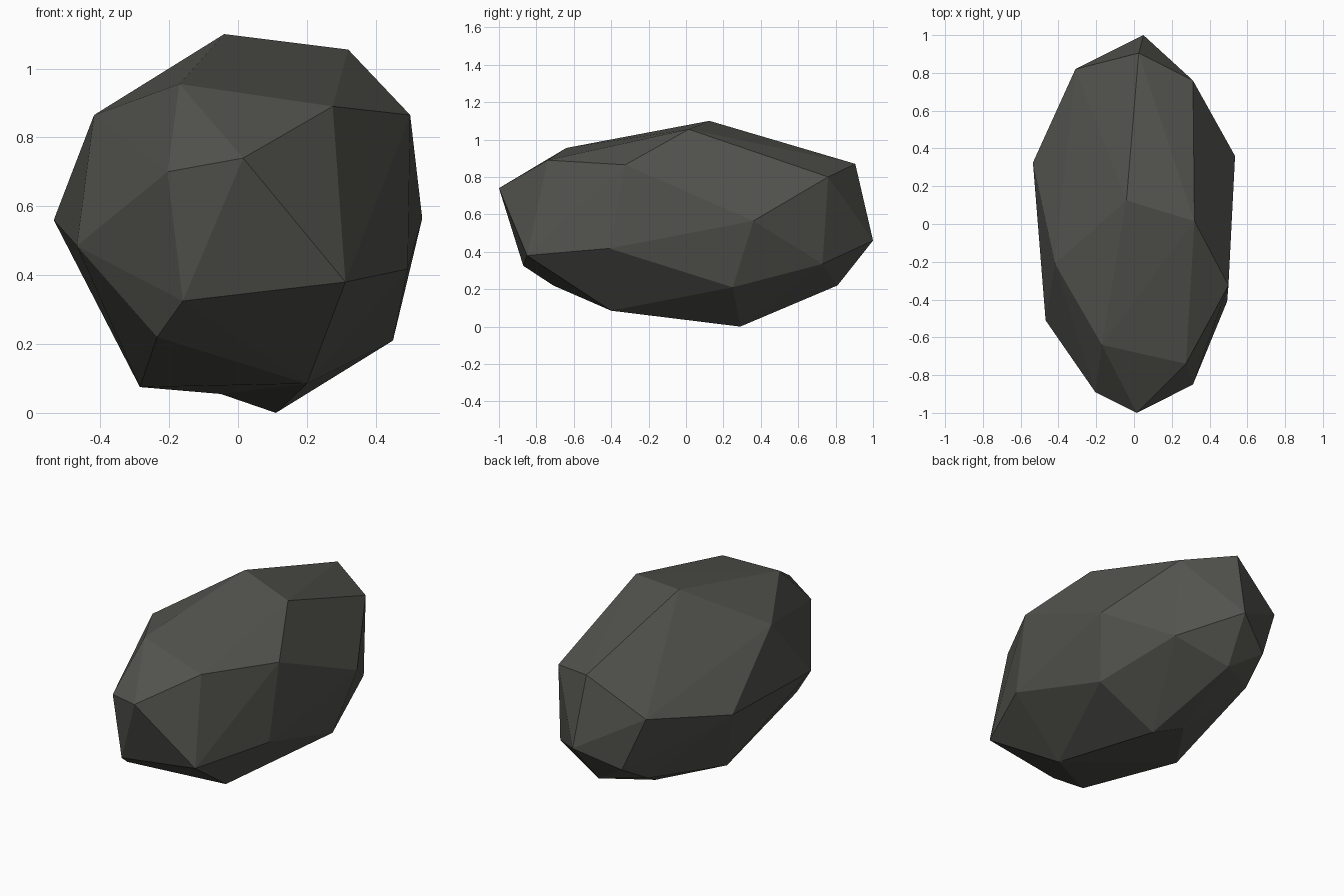
import bpy, bmesh

if "Cube" in bpy.data.objects:
    bpy.data.objects.remove(bpy.data.objects["Cube"])

# Corner points of the faceted boulder, grouped by region
top = [(-.04, .125, 1.10), (.32, .015, 1.055), (.50, -.325, .865), (.275, -.74, .89),
       (-.17, -.64, .955), (-.418, -.21, .865), (.025, .905, .87), (.312, .76, .80)]
middle = [(.535, .36, .565), (.493, -.41, .418), (.312, -.85, .38), (.015, -1, .74),
          (-.205, -.89, .70), (-.468, -.51, .485), (-.535, .325, .56),
          (-.31, .82, .66), (.05, 1, .46), (.32, .73, .335), (-.185, .87, .345)]
bottom = [(.11, .29, 0), (-.285, .02, .075), (.20, -.40, .085), (-.05, .36, .055),
          (.45, .25, .21), (-.235, -.71, .22), (-.16, -.87, .325),
          (.01, .81, .22), (-.226, .68, .235)]

# Stretch a skin of flat facets over the corners
bm = bmesh.new()
verts = [bm.verts.new(p) for p in top + middle + bottom]
bmesh.ops.convex_hull(bm, input=verts)
bm.verts.ensure_lookup_table()

# Shallow hollow underneath: turn the edge that bridges it
first = len(top) + len(middle)
bridge = bm.edges.get((verts[first], verts[first + 1]))
if bridge:
    bmesh.ops.rotate_edges(bm, edges=[bridge], use_ccw=False)
bmesh.ops.delete(bm, geom=[v for v in bm.verts if not v.link_faces], context='VERTS')
bmesh.ops.recalc_face_normals(bm, faces=bm.faces[:])

# Boulder object with one dark stone colour
mesh = bpy.data.meshes.new("boulder")
bm.to_mesh(mesh)
bm.free()
stone = bpy.data.materials.new("dark stone grey")
stone.diffuse_color = (.085, .085, .075, 1)
stone.use_nodes = True
stone.node_tree.nodes["Principled BSDF"].inputs["Base Color"].default_value = stone.diffuse_color
mesh.materials.append(stone)
bpy.context.collection.objects.link(bpy.data.objects.new("boulder", mesh))
